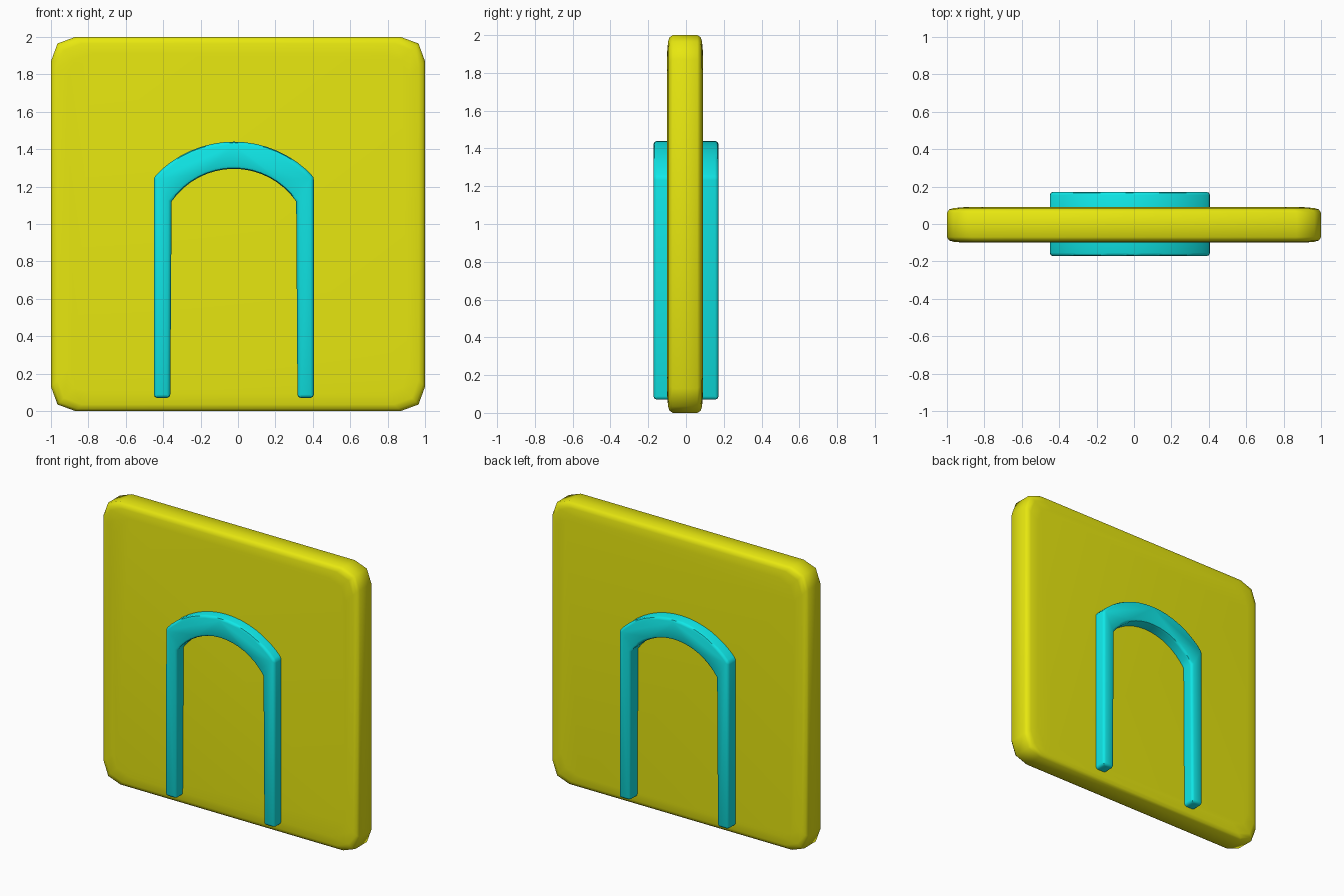
import bpy, bmesh
from math import asin, sin, cos, pi
from mathutils import Vector

old = bpy.data.objects.get("Cube")
if old:
    bpy.data.objects.remove(old, do_unlink=True)


def material(name, colour):
    m = bpy.data.materials.new(name)
    m.use_nodes = True
    m.diffuse_color = colour
    m.node_tree.nodes["Principled BSDF"].inputs["Base Color"].default_value = colour
    return m


def finish(name, bm, mat, angle):
    bmesh.ops.recalc_face_normals(bm, faces=bm.faces)
    mesh = bpy.data.meshes.new(name)
    bm.to_mesh(mesh)
    bm.free()
    mesh.materials.append(mat)
    ob = bpy.data.objects.new(name, mesh)
    bpy.context.collection.objects.link(ob)
    bpy.ops.object.select_all(action='DESELECT')
    ob.select_set(True)
    bpy.context.view_layer.objects.active = ob
    bpy.ops.object.shade_smooth_by_angle(angle=angle)
    return ob


def loft(outlines):
    """Skin a stack of (depth, outline) rings and cap both ends."""
    bm = bmesh.new()
    rings = [[bm.verts.new((x, y, z)) for x, z in pts] for y, pts in outlines]
    for a, b in zip(rings, rings[1:]):
        for i in range(len(a)):
            j = (i + 1) % len(a)
            bm.faces.new((a[i], a[j], b[j], b[i]))
    bm.faces.new(rings[0])
    bm.faces.new(rings[-1])
    return bm


def slab_outline(inset):
    """Square with softly clipped corners, three points per corner."""
    half, cut, mid = 1 - inset, 0.13, 0.035
    pts = []
    for sx, sz in ((1, 1), (-1, 1), (-1, -1), (1, -1)):
        corner = [(half, half - cut), (half - mid, half - mid), (half - cut, half)]
        if sx * sz < 0:
            corner.reverse()
        pts += [(sx * x, 1 + sz * z) for x, z in corner]
    return pts


def arc(half_width, spring, top, steps):
    """Circular arc from the right springing point to the left one."""
    rise = top - spring
    r = (half_width ** 2 + rise ** 2) / (2 * rise)
    a = asin(half_width / r)
    return [(r * sin(a - 2 * a * i / steps), top - r + r * cos(a - 2 * a * i / steps))
            for i in range(steps + 1)]


yellow = material("yellow", (0.8, 0.8, 0.005, 1))
cyan = material("cyan", (0.005, 0.8, 0.8, 1))

# Slab with rounded rim
layers = [(0.095, 0.09), (0.09, 0.035), (0.083, 0.012), (0.065, 0.0)]
stack = [(-y, i) for y, i in layers] + [(y, i) for y, i in reversed(layers)]
slab = finish("slab", loft([(y - 0.005, slab_outline(i)) for y, i in stack]), yellow, pi / 4)

# Arch passing through the slab, standing proud on both faces
foot = 0.07
centre = -0.022
outer = arc(0.428, 1.25, 1.44, 16)
inner = arc(0.333, 1.12, 1.295, 16)
profile = [(0.428, foot)] + outer + [(-0.428, foot), (-0.34, foot)] + inner[::-1] + [(0.34, foot)]
profile = [(x + centre, z) for x, z in profile]
bm = loft([(-0.172, profile), (0.172, profile)])
bm.normal_update()
bmesh.ops.recalc_face_normals(bm, faces=bm.faces)
sharp = [e for e in bm.edges if e.calc_face_angle(0) > pi / 4]
bmesh.ops.bevel(bm, geom=sharp, offset=0.018, segments=2, profile=0.5, affect='EDGES')
arch = finish("arch", bm, cyan, pi / 4)
